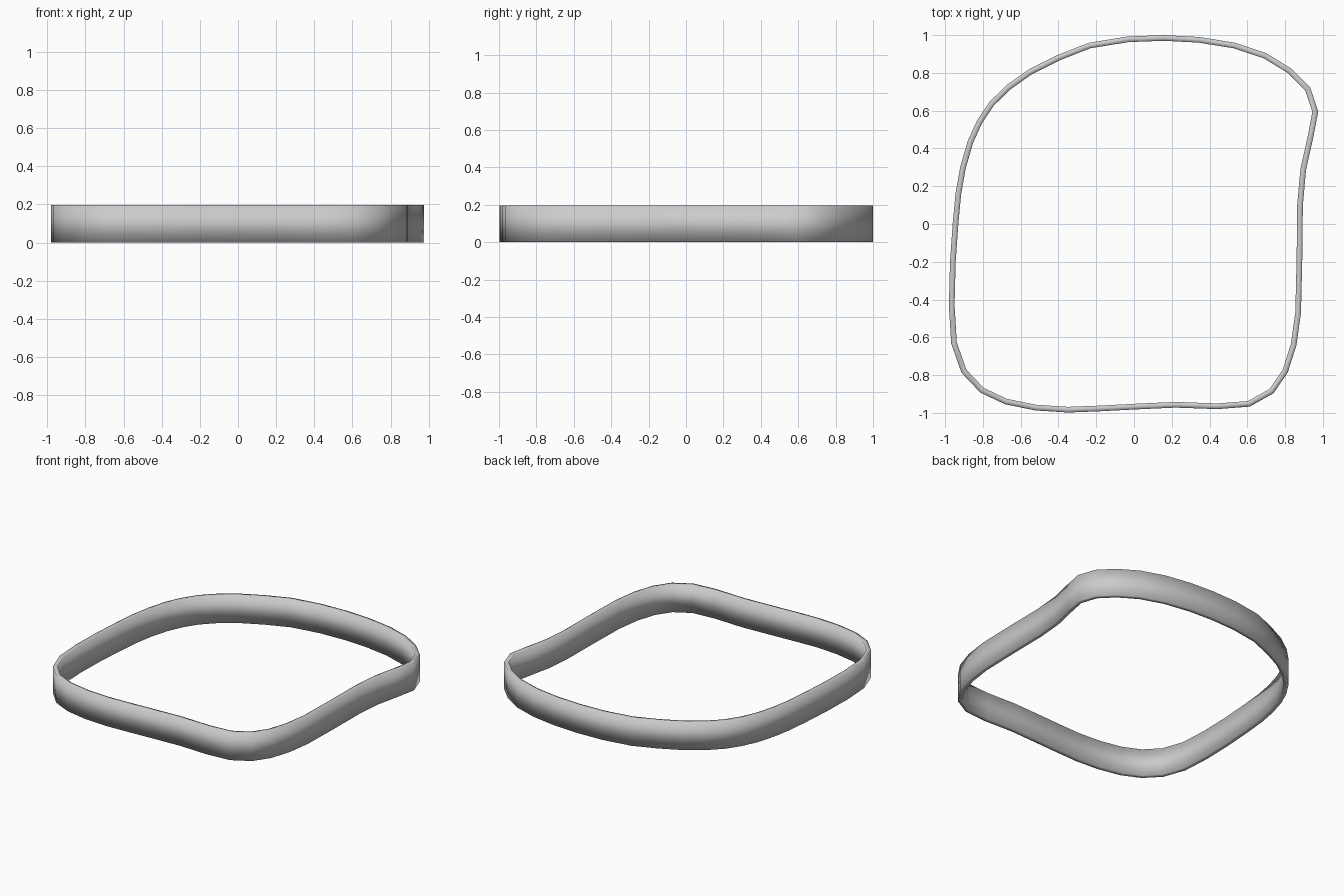
import bpy, bmesh
from mathutils import Vector

if "Cube" in bpy.data.objects:
    bpy.data.objects.remove(bpy.data.objects["Cube"])

HEIGHT, HALF_WALL = 0.197, 0.015

# Centreline of the band, clockwise from the back
PATH = [(0.16, 0.985), (0.345, 0.975), (0.53, 0.945), (0.695, 0.89), (0.825, 0.81),
        (0.92, 0.715), (0.96, 0.595), (0.932, 0.45), (0.896, 0.29), (0.879, 0.1),
        (0.876, -0.18), (0.869, -0.47), (0.845, -0.64), (0.80, -0.78), (0.728, -0.885),
        (0.608, -0.952), (0.44, -0.965), (0.22, -0.957), (0.0, -0.967), (-0.19, -0.977),
        (-0.35, -0.983), (-0.52, -0.972), (-0.678, -0.94), (-0.805, -0.88), (-0.9, -0.78),
        (-0.953, -0.63), (-0.965, -0.43), (-0.959, -0.2), (-0.945, 0.0), (-0.93, 0.16),
        (-0.905, 0.3), (-0.866, 0.435), (-0.818, 0.54), (-0.755, 0.635), (-0.667, 0.722),
        (-0.55, 0.805), (-0.4, 0.88), (-0.235, 0.945), (-0.03, 0.978)]


def mitred(i, offset):
    """Path point pushed sideways so that the wall keeps its thickness."""
    a, p, b = (Vector(PATH[k % len(PATH)]) for k in (i - 1, i, i + 1))
    n1, n2 = ((Vector((-d.y, d.x)).normalized()) for d in (p - a, b - p))
    m = (n1 + n2).normalized()
    return p + m * (offset / m.dot(n1))


# Rectangular wall section swept round the closed path
bm = bmesh.new()
section = [(HALF_WALL, 0), (HALF_WALL, HEIGHT), (-HALF_WALL, HEIGHT), (-HALF_WALL, 0)]
rings = [[bm.verts.new((*mitred(i, o), z)) for o, z in section] for i in range(len(PATH))]
for i, ring in enumerate(rings):
    nxt = rings[(i + 1) % len(rings)]
    for j in range(4):
        k = (j + 1) % 4
        bm.faces.new((ring[j], ring[k], nxt[k], nxt[j]))
bmesh.ops.recalc_face_normals(bm, faces=bm.faces)
for f in bm.faces:
    f.smooth = True

mesh = bpy.data.meshes.new("band")
bm.to_mesh(mesh)
bm.free()
bpy.context.collection.objects.link(bpy.data.objects.new("band", mesh))
